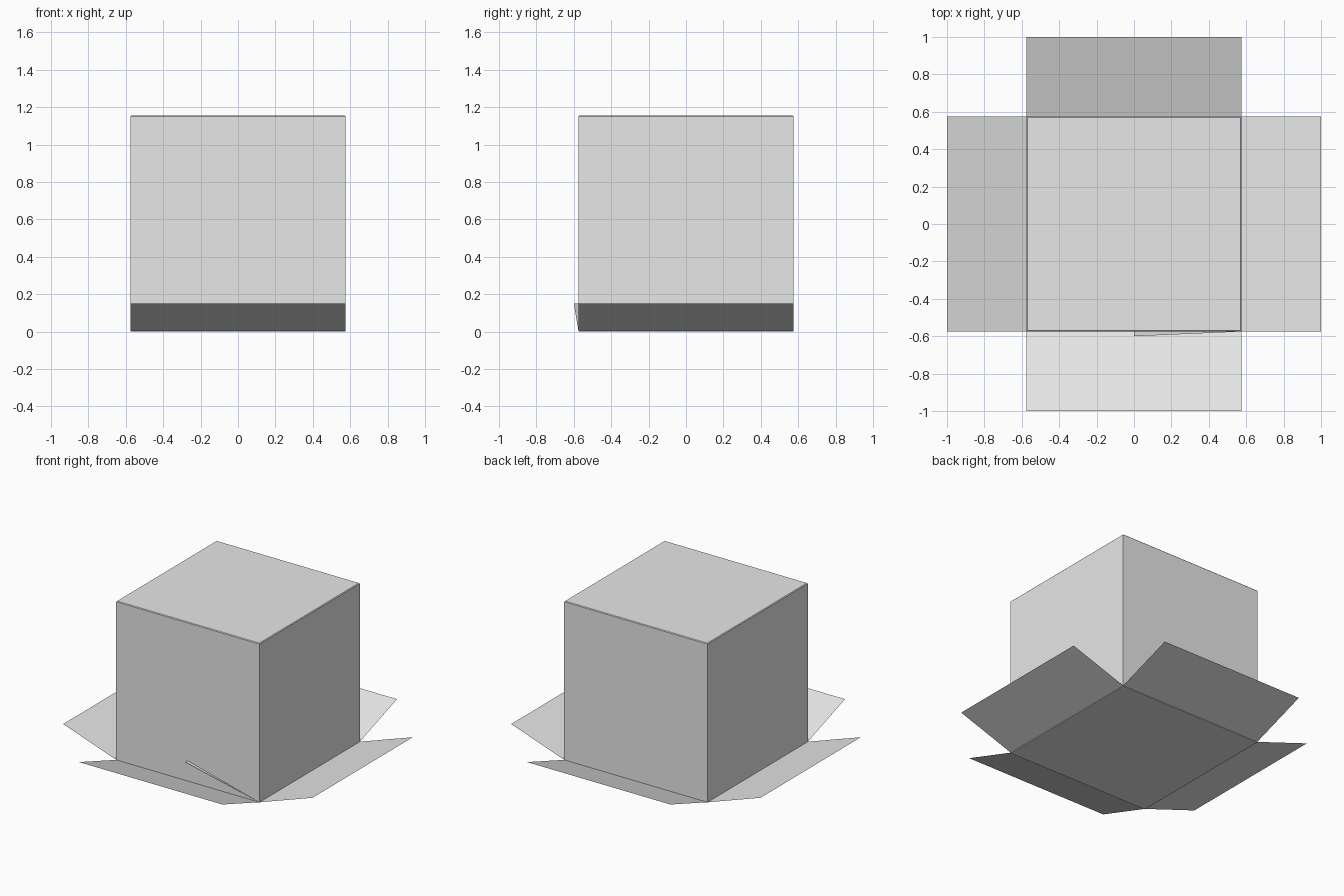
import bpy, bmesh
from math import pi
from mathutils import Matrix, Vector

cube = bpy.data.objects.get("Cube")
if cube:
    bpy.data.objects.remove(cube, do_unlink=True)

HALF, HEIGHT = 0.575, 1.155      # box half width and height
TIP_OUT, TIP_Z, HINGE_Z = 1.0, 0.15, 0.004

grey = bpy.data.materials.new("plain_grey")
grey.use_nodes = True
grey.diffuse_color = (0.8, 0.8, 0.8, 1)
grey.node_tree.nodes["Principled BSDF"].inputs["Base Color"].default_value = (0.8, 0.8, 0.8, 1)


def add_object(name, bm):
    mesh = bpy.data.meshes.new(name)
    bm.to_mesh(mesh)
    bm.free()
    mesh.materials.append(grey)
    obj = bpy.data.objects.new(name, mesh)
    bpy.context.collection.objects.link(obj)
    return obj


def sheet(name, points, turn=0.0):
    """One thin paper face, turned about the z axis."""
    bm = bmesh.new()
    spin = Matrix.Rotation(turn, 3, 'Z')
    bm.faces.new([bm.verts.new(spin @ Vector(p)) for p in points])
    return add_object(name, bm)


# Closed box with slightly softened top edges
bm = bmesh.new()
bmesh.ops.create_cube(bm, size=1)
bmesh.ops.scale(bm, vec=(2 * HALF, 2 * HALF, HEIGHT), verts=bm.verts)
bmesh.ops.translate(bm, vec=(0, 0, HEIGHT / 2), verts=bm.verts)
top_edges = [e for e in bm.edges if all(v.co.z > HEIGHT - 0.01 for v in e.verts)]
bmesh.ops.bevel(bm, geom=top_edges, offset=0.005, segments=1, affect='EDGES')
add_object("box_body", bm)

# Four flaps hinged at the base and tilted upward
flap = [(-HALF, -HALF, HINGE_Z), (-HALF, -TIP_OUT, TIP_Z),
        (HALF, -TIP_OUT, TIP_Z), (HALF, -HALF, HINGE_Z)]
for i, side in enumerate(("front", "left", "back", "right")):
    sheet(side + "_flap", flap, i * pi / 2)

# Narrow folded sliver standing against the front wall
sheet("front_sliver", [(0, -0.6, TIP_Z), (HALF, -HALF, HINGE_Z), (0, -HALF, TIP_Z)])
